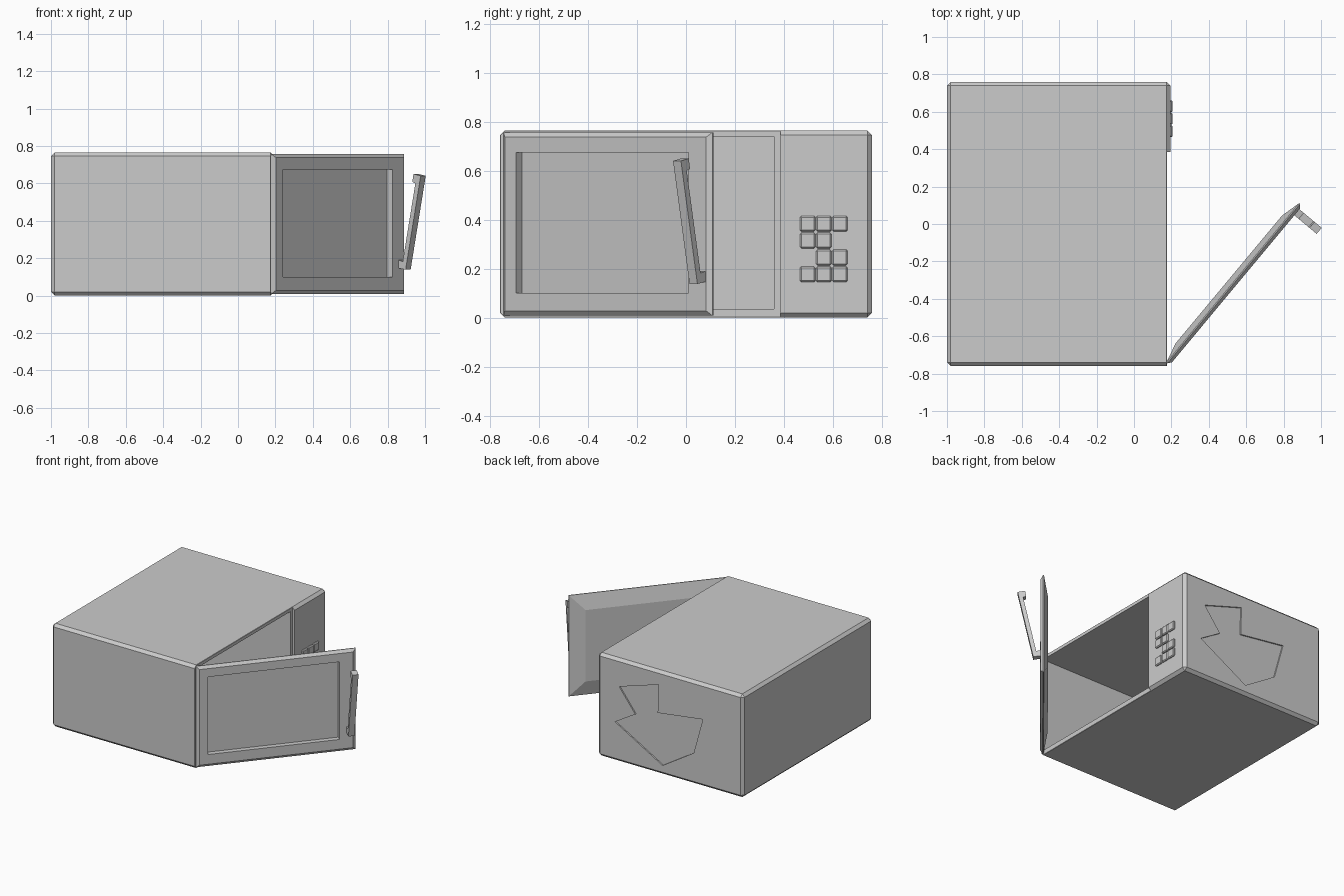
import bpy, bmesh, math
from mathutils import Matrix, Vector

if "Cube" in bpy.data.objects:
    bpy.data.objects.remove(bpy.data.objects["Cube"])


def finish(name, bm):
    bmesh.ops.recalc_face_normals(bm, faces=bm.faces)
    me = bpy.data.meshes.new(name)
    bm.to_mesh(me)
    bm.free()
    ob = bpy.data.objects.new(name, me)
    bpy.context.collection.objects.link(ob)
    return ob


def box(name, lo, hi, bevel=0.0):
    bm = bmesh.new()
    bmesh.ops.create_cube(bm, size=1)
    lo, hi = Vector(lo), Vector(hi)
    size, mid = hi - lo, (lo + hi) / 2
    for v in bm.verts:
        v.co = Vector([v.co[i] * size[i] + mid[i] for i in range(3)])
    if bevel:
        bmesh.ops.bevel(bm, geom=bm.edges[:], offset=bevel, segments=1,
                        affect='EDGES', clamp_overlap=True)
    return finish(name, bm)


def prism(name, points, y0, y1):
    """Extrude an (x, z) outline along y."""
    bm = bmesh.new()
    face = bm.faces.new([bm.verts.new((x, y0, z)) for x, z in points])
    ext = bmesh.ops.extrude_face_region(bm, geom=[face])
    for v in ext['geom']:
        if isinstance(v, bmesh.types.BMVert):
            v.co.y = y1
    return finish(name, bm)


def cut(ob, cutter):
    cutter.hide_render = True
    mod = ob.modifiers.new("cut", 'BOOLEAN')
    mod.operation, mod.solver, mod.object = 'DIFFERENCE', 'EXACT', cutter
    bpy.context.view_layer.objects.active = ob
    bpy.ops.object.modifier_apply(modifier=mod.name)
    bpy.data.objects.remove(cutter)


# Casing: chamfered box, lowered door seat, deep cooking cavity
casing = box("casing", (-1, -0.76, 0), (0.195, 0.76, 0.765), 0.02)
cut(casing, box("seat_cutter", (0.177, -1, -0.2), (0.4, 0.385, 1)))
cut(casing, box("cavity_cutter", (-0.96, -0.74, 0.035), (0.4, 0.36, 0.74)))

# Shallow irregular recess on the back side
recess = [(0.016, 0.56), (-0.305, 0.66), (-0.30, 0.45), (-0.67, 0.50),
          (-0.595, 0.23), (-0.34, 0.07), (0.05, 0.29), (-0.116, 0.39)]
cut(casing, prism("recess_cutter", recess, 0.75, 0.9))

# Keypad: four rows with two keys missing
rows = ["111", "110", "011", "111"]
for r, row in enumerate(rows):
    for c, key in enumerate(row):
        if key == "1":
            y, z = 0.465 + c * 0.066, 0.352 - r * 0.069
            box(f"key_{r}_{c}", (0.185, y, z), (0.207, y + 0.063, z + 0.064), 0.006)

# Door frame of reference: local x is the outward normal, y runs from the hinge
swing = Matrix.Translation((0.19, -0.755, 0)) @ Matrix.Rotation(math.radians(-39.8), 4, 'Z')

# Door slab: stacked rings give a small outer and a wide inner chamfer
bm = bmesh.new()
rings = []
for n, inset in [(0.0, 0.02), (-0.016, 0.0), (-0.022, 0.0), (-0.05, 0.11)]:
    a, b, lo, hi = inset, 1.11 - inset, 0.008 + inset, 0.757 - inset
    rings.append([bm.verts.new((n, y, z)) for y, z in
                  [(a, lo), (b, lo), (b, hi), (a, hi)]])
for r0, r1 in zip(rings, rings[1:]):
    for i in range(4):
        j = (i + 1) % 4
        bm.faces.new((r0[i], r0[j], r1[j], r1[i]))
bm.faces.new(rings[0])
bm.faces.new(rings[-1])
door = finish("door", bm)
cut(door, box("window_cutter", (-0.038, 0.08, 0.10), (0.2, 0.995, 0.675)))
door.matrix_world = swing

# Handle: loose bracket hanging from its lower foot
bracket = [(-0.008, 0.148), (0.05, 0.138), (0.155, 0.64), (0.105, 0.65),
           (0.097, 0.607), (0.118, 0.60), (0.03, 0.182), (-0.002, 0.19)]
handle = prism("handle", bracket, 1.043, 1.085)
handle.matrix_world = swing
